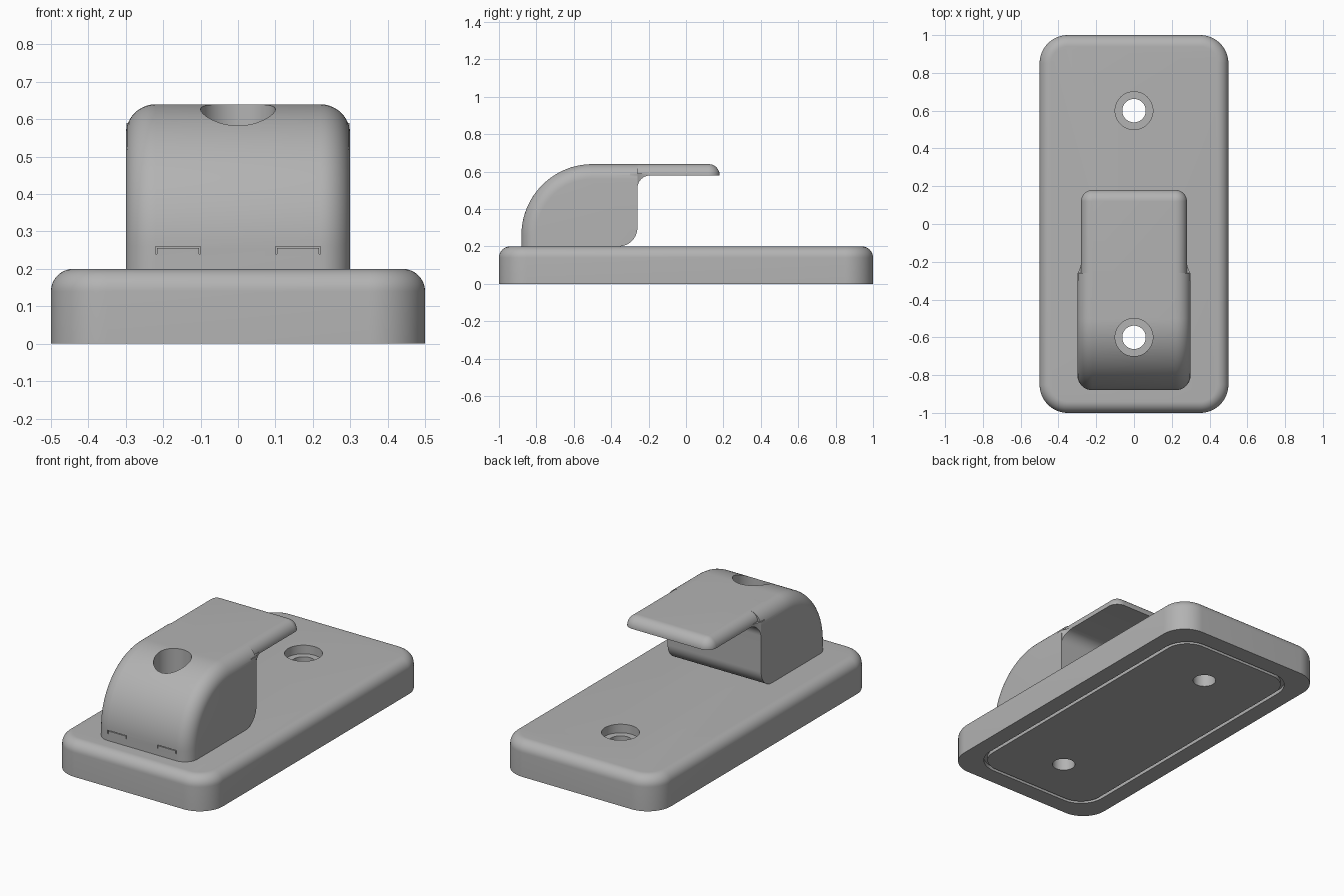
import bpy, bmesh, math

cube = bpy.data.objects.get("Cube")
if cube:
    bpy.data.objects.remove(cube, do_unlink=True)

grey = bpy.data.materials.new("plain grey")
grey.use_nodes = True
colour = (0.45, 0.45, 0.45, 1)
grey.diffuse_color = colour
grey.node_tree.nodes["Principled BSDF"].inputs["Base Color"].default_value = colour


def arc(cx, cy, r, start, end, steps=16):
    """Points along a circular arc, angles in degrees."""
    angles = [math.radians(start + (end - start) * i / steps) for i in range(steps + 1)]
    return [(cx + r * math.cos(a), cy + r * math.sin(a)) for a in angles]


def rounded_rect(half_x, y0, y1, r):
    points = []
    for cx, cy, a in ((half_x - r, y1 - r, 0), (r - half_x, y1 - r, 90),
                      (r - half_x, y0 + r, 180), (half_x - r, y0 + r, 270)):
        points += arc(cx, cy, r, a, a + 90)
    return points


def prism(name, start, end, bevel=0, bevel_rule=None):
    """Join two matching outlines into a solid and round the chosen edges."""
    bm = bmesh.new()
    a = [bm.verts.new(p) for p in start]
    b = [bm.verts.new(p) for p in end]
    bm.faces.new(a)
    bm.faces.new(b[::-1])
    for i in range(len(a)):
        j = (i + 1) % len(a)
        bm.faces.new((a[j], a[i], b[i], b[j]))
    bmesh.ops.recalc_face_normals(bm, faces=bm.faces)
    if bevel:
        edges = [e for e in bm.edges if bevel_rule(*e.verts)]
        bmesh.ops.bevel(bm, geom=edges, offset=bevel, offset_type='OFFSET', segments=10,
                        profile=0.5, affect='EDGES', clamp_overlap=False)
    mesh = bpy.data.meshes.new(name)
    bm.to_mesh(mesh)
    bm.free()
    mesh.materials.append(grey)
    obj = bpy.data.objects.new(name, mesh)
    bpy.context.collection.objects.link(obj)
    return obj


def slab(name, outline, z0, z1, bevel=0):
    return prism(name, [(x, y, z0) for x, y in outline], [(x, y, z1) for x, y in outline],
                 bevel, lambda p, q: min(p.co.z, q.co.z) > z1 - 1e-5)


def cylinder(y, r, z0, z1):
    return slab("hole_cutter", arc(0, y, r, 0, 360, 48)[:-1], z0, z1)


def box(x0, x1, y0, y1, z0, z1):
    return slab("slot_cutter", [(x0, y0), (x1, y0), (x1, y1), (x0, y1)], z0, z1)


def combine(target, tool, operation='DIFFERENCE'):
    mod = target.modifiers.new("combine", 'BOOLEAN')
    mod.operation, mod.solver, mod.object = operation, 'EXACT', tool
    bpy.context.view_layer.objects.active = target
    bpy.ops.object.modifier_apply(modifier=mod.name)
    bpy.data.objects.remove(tool, do_unlink=True)


# Base plate with rounded top edge
base = slab("base_plate", rounded_rect(0.5, -1, 1, 0.15), 0, 0.2, 0.06)

# Thin groove in the underside
groove = slab("groove_cutter", rounded_rect(0.4, -0.9, 0.9, 0.15), -0.1, 0.02)
combine(groove, slab("groove_core", rounded_rect(0.38, -0.88, 0.88, 0.13), -0.2, 0.1))
combine(base, groove)

# Counterbored screw holes
for y in (-0.6, 0.6):
    combine(base, cylinder(y, 0.1, 0.15, 0.4))
    combine(base, cylinder(y, 0.062, -0.1, 0.3))

# Hook body: side profile swept across, outer edges rounded
outer = [(-0.88, 0.17)] + arc(-0.5, 0.26, 0.38, 180, 90, 32) + [(-0.26, 0.64)]
profile = outer + arc(-0.36, 0.3, 0.1, 0, -90) + [(-0.36, 0.17)]


def on_outer(v):
    y, z = v.co.y, v.co.z
    return any(abs(y - p) + abs(z - q) < 1e-4 for p, q in outer)


hook = prism("hook", [(-0.3, y, z) for y, z in profile], [(0.3, y, z) for y, z in profile], 0.08,
             lambda p, q: p.co.x * q.co.x > 0 and on_outer(p) and on_outer(q))

# Lip that reaches back over the base
combine(hook, slab("lip", rounded_rect(0.28, -0.45, 0.18, 0.06), 0.58, 0.64, 0.0585), 'UNION')

# Hollow fillet under the lip, flaring out to the body width
curve = [(-0.3, 0.51)] + arc(-0.19, 0.51, 0.07, 180, 90, 12)
curve[-1] = (-0.19, 0.581)
for (y0, z0), (y1, z1) in zip(curve[:1], curve[1:2]):
    curve[0] = (y0, z1)


def flare(y):
    return 0.279 + 0.019 * min(1, max(0, (-0.19 - y) / 0.07)) ** 2


bm = bmesh.new()
rows = [[bm.verts.new((s * flare(y), y, h)) for s, h in ((-1, z), (1, z), (1, 0.59), (-1, 0.59))]
        for y, z in curve]
for a, b in zip(rows, rows[1:]):
    for i in range(4):
        j = (i + 1) % 4
        bm.faces.new((a[i], a[j], b[j], b[i]))
bm.faces.new(rows[0])
bm.faces.new(rows[-1])
bmesh.ops.recalc_face_normals(bm, faces=bm.faces)
mesh = bpy.data.meshes.new("lip_fillet")
bm.to_mesh(mesh)
bm.free()
mesh.materials.append(grey)
fillet = bpy.data.objects.new("lip_fillet", mesh)
bpy.context.collection.objects.link(fillet)
combine(hook, fillet, 'UNION')

# Screw access hole through the hook
combine(hook, cylinder(-0.6, 0.1, 0, 0.8))

# Fine bracket-shaped slots low on the front
for s in (-1, 1):
    for inner, outer_x, z0 in ((0.1, 0.22, 0.256), (0.1, 0.104, 0.24), (0.216, 0.22, 0.24)):
        x0, x1 = sorted((s * inner, s * outer_x))
        combine(hook, box(x0, x1, -0.95, -0.86, z0, 0.26))

for obj in (base, hook):
    bpy.ops.object.select_all(action='DESELECT')
    obj.select_set(True)
    bpy.context.view_layer.objects.active = obj
    bpy.ops.object.shade_smooth_by_angle(angle=math.radians(30))
